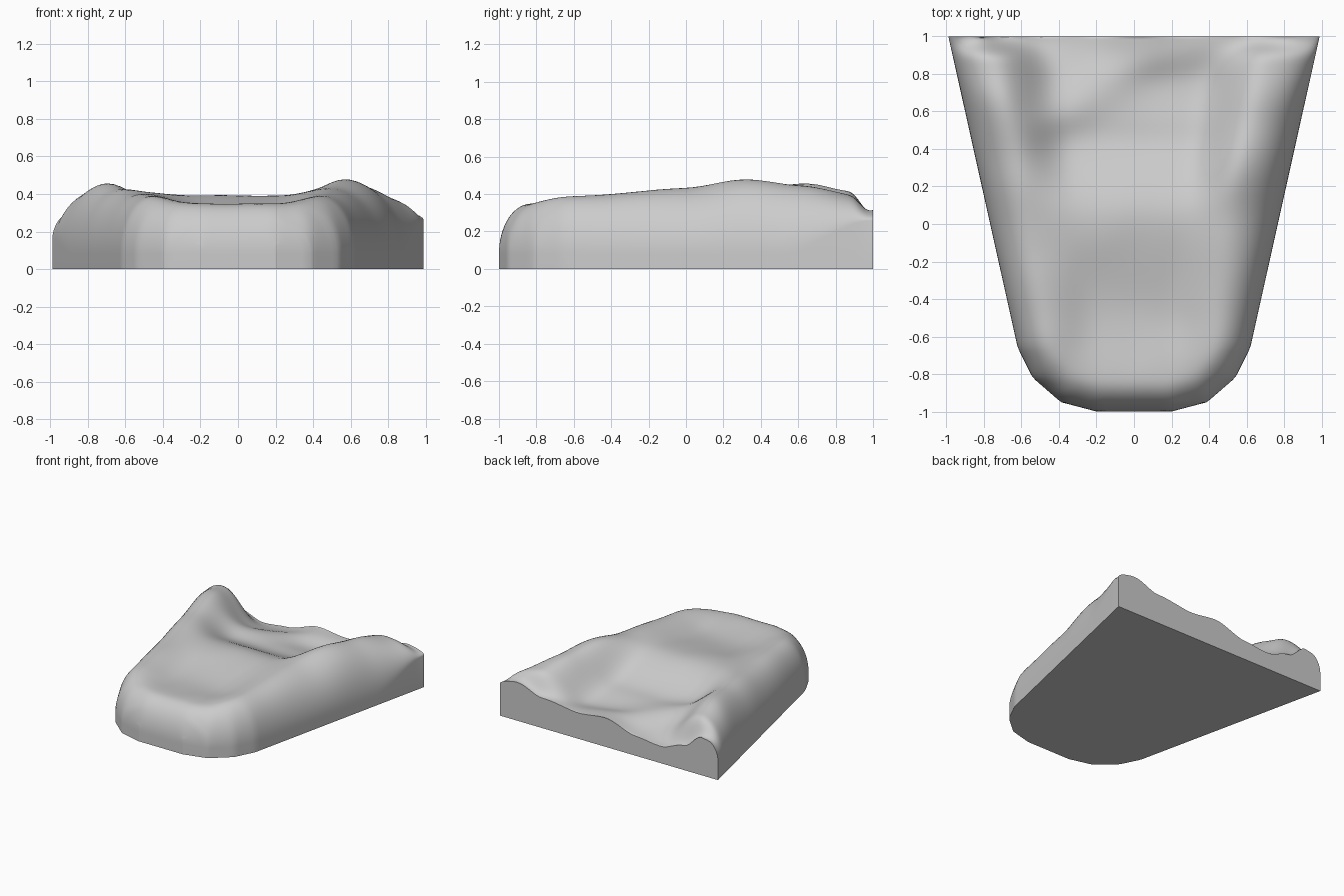
import bpy, bmesh, math
from mathutils import Vector, noise

cube = bpy.data.objects.get("Cube")
if cube:
    bpy.data.objects.remove(cube, do_unlink=True)


def smooth(a, b, v):
    t = min(1, max(0, (v - a) / (b - a)))
    return t * t * (3 - 2 * t)


def curve(points, v, ease=False):
    """Interpolate through (position, value) pairs."""
    if v <= points[0][0]:
        return points[0][1]
    for (a, p), (b, q) in zip(points, points[1:]):
        if v <= b:
            t = smooth(a, b, v) if ease else (v - a) / (b - a)
            return p + (q - p) * t
    return points[-1][1]


# Plan outline, crest heights, basin floor and back lip
OUTLINE = [(-1, 0.2), (-0.95, 0.39), (-0.82, 0.54), (-0.66, 0.62), (1, 0.99)]
LEFT_CREST = [(-0.9, 0.35), (-0.6, 0.39), (0, 0.435), (0.3, 0.485), (0.6, 0.455), (0.9, 0.4), (1, 0.33)]
RIGHT_CREST = [(-0.9, 0.35), (-0.6, 0.39), (0, 0.41), (0.3, 0.43), (0.65, 0.46), (0.9, 0.42), (1, 0.35)]
FLOOR = [(-0.85, 0.35), (-0.5, 0.325), (0.05, 0.395), (0.5, 0.235), (0.8, 0.18)]
BACK_LIP = [(-0.95, 0.35), (-0.85, 0.32), (-0.68, 0.2), (-0.48, 0.14), (-0.25, 0.16),
            (0.05, 0.24), (0.3, 0.21), (0.6, 0.25), (0.85, 0.32)]


def edge_distance(x, y):
    """Distance to the front and side edges; the back is a straight cut."""
    p = Vector((abs(x), y))
    pts = [Vector((0, -1))] + [Vector((w, v)) for v, w in OUTLINE]
    best = 9
    for a, b in zip(pts, pts[1:]):
        ab = b - a
        t = min(1, max(0, (p - a).dot(ab) / ab.length_squared))
        best = min(best, (p - a - ab * t).length)
    return best


def height(x, y):
    left = x > 0
    width = curve(OUTLINE, y)
    radius = 0.17 + (0.11 if left else 0.05) * smooth(-0.8, 0.1, y)
    crest_x = max(0.1, width - radius)
    crest = curve(LEFT_CREST if left else RIGHT_CREST, y, True)
    floor = curve(FLOOR, y, True)
    # Diagonal rim crossing the rear of the hollow
    across = 0.56 * (x + 0.1) - 0.83 * (y - 0.79)
    floor += 0.05 * math.exp(-(across / 0.13) ** 2) * smooth(0.3, 0.6, y)
    start = 0.4 + 0.13 * smooth(-0.4, 0.3, y)
    h = floor + (crest - floor) * smooth(start, 1, abs(x) / crest_x)
    h += (curve(BACK_LIP, x, True) - h) * smooth(0.76 + 0.12 * smooth(0.4, 0.7, abs(x)), 1, y)
    # Soft uneven hand-formed surface
    h += 0.008 * noise.noise(Vector((x * 4, y * 4, 1)))
    # Rounded shoulder rising from the edge
    edge = 0.08 + (0.18 if left else 0.08) * smooth(0.5, 1, y)
    t = min(1, edge_distance(x, y) / radius)
    return edge + (h - edge) * math.sqrt(max(0, 1 - (1 - t) ** 2))


# Rows of the top surface, closer together near the edges
COLUMNS, ROWS = 72, 80
bm = bmesh.new()
rows = []
for j in range(ROWS + 1):
    y = -math.cos(math.pi * j / ROWS)
    width = curve(OUTLINE, y)
    row = []
    for i in range(COLUMNS + 1):
        x = width * math.sin(math.pi * (i / COLUMNS - 0.5))
        row.append(bm.verts.new((x, y, height(x, y))))
    rows.append(row)
for low, high in zip(rows, rows[1:]):
    for i in range(COLUMNS):
        bm.faces.new((low[i], low[i + 1], high[i + 1], high[i]))

# Soften the top surface inside its rim
inner = [v for row in rows[3:-3] for v in row[3:-3]]
for step in range(6):
    bmesh.ops.smooth_vert(bm, verts=inner, factor=0.5, use_axis_z=True)

# Walls down to the ground and a flat underside
rim = (rows[0] + [r[-1] for r in rows[1:-1]] + rows[-1][::-1]
       + [r[0] for r in rows[-2:0:-1]])
base = [bm.verts.new((v.co.x, v.co.y, 0)) for v in rim]
for k in range(len(rim)):
    n = (k + 1) % len(rim)
    bm.faces.new((rim[n], rim[k], base[k], base[n]))
bm.faces.new(base[::-1])
bmesh.ops.recalc_face_normals(bm, faces=bm.faces)

mesh = bpy.data.meshes.new("moulded_block")
bm.to_mesh(mesh)
bm.free()
block = bpy.data.objects.new("moulded_block", mesh)
bpy.context.collection.objects.link(block)

# Plain grey material
grey = bpy.data.materials.new("light_grey")
grey.use_nodes = True
colour = (0.6, 0.6, 0.6, 1)
grey.diffuse_color = colour
grey.node_tree.nodes["Principled BSDF"].inputs["Base Color"].default_value = colour
mesh.materials.append(grey)

# Smooth body with crisp base and back edges
bpy.ops.object.select_all(action="DESELECT")
block.select_set(True)
bpy.context.view_layer.objects.active = block
bpy.ops.object.shade_smooth_by_angle(angle=math.radians(40))
